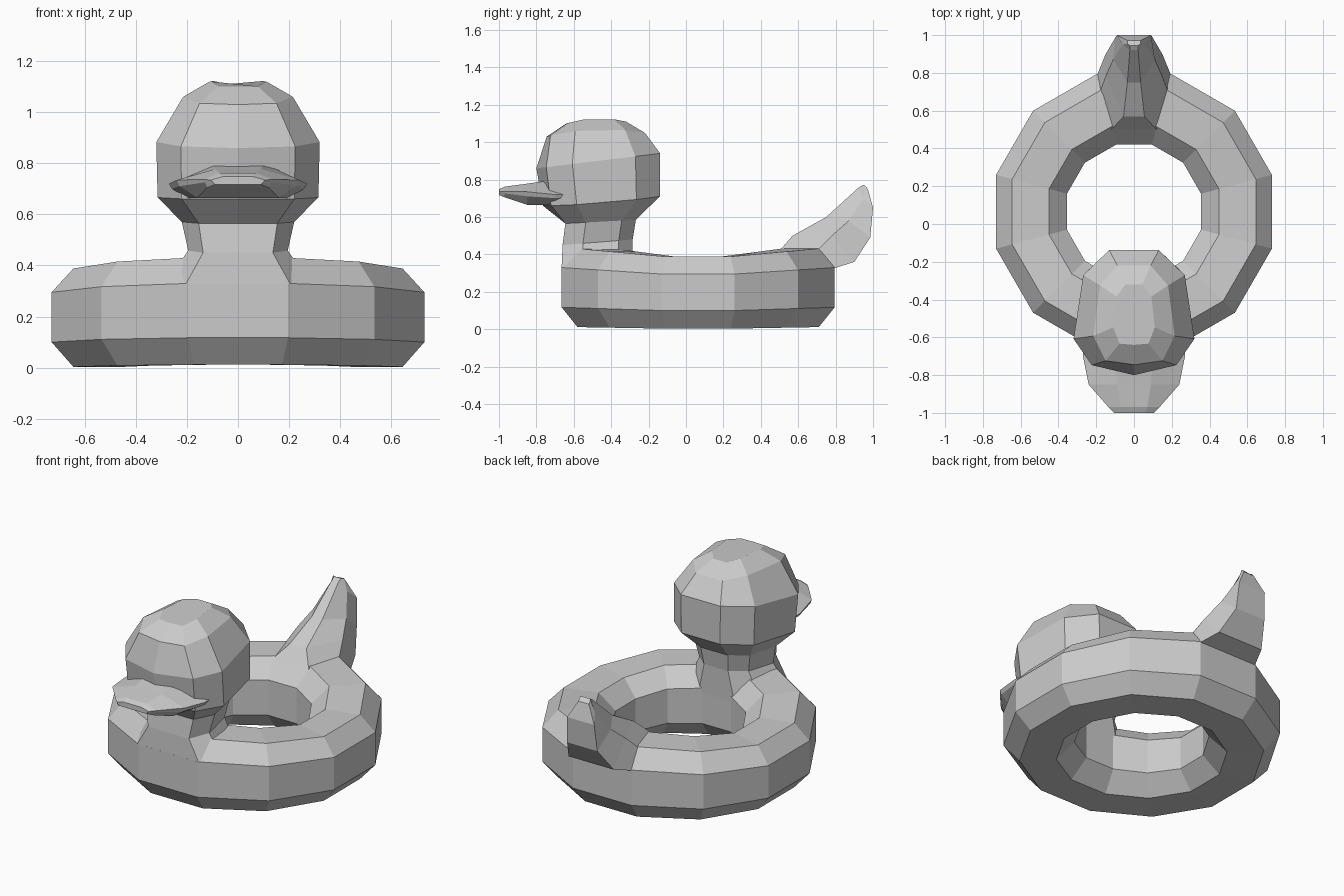
import bpy, bmesh, math

if "Cube" in bpy.data.objects:
    bpy.data.objects.remove(bpy.data.objects["Cube"])


def loft(name, rings, closed=False):
    """Skin a series of equal-length point rings with flat quads."""
    bm = bmesh.new()
    vs = [[bm.verts.new(p) for p in r] for r in rings]
    n = len(vs[0])
    count = len(vs) if closed else len(vs) - 1
    for i in range(count):
        a, b = vs[i], vs[(i + 1) % len(vs)]
        for j in range(n):
            k = (j + 1) % n
            bm.faces.new((a[j], a[k], b[k], b[j]))
    if not closed:
        bm.faces.new(vs[0])
        bm.faces.new(vs[-1])
    bmesh.ops.recalc_face_normals(bm, faces=bm.faces)
    me = bpy.data.meshes.new(name)
    bm.to_mesh(me)
    bm.free()
    ob = bpy.data.objects.new(name, me)
    bpy.context.collection.objects.link(ob)
    return ob


def mirrored(half):
    """Complete a half outline across x = 0."""
    return half + [(-x, y, z) for x, y, z in reversed(half) if x > 1e-6]


# Swim ring: 12 sides, octagonal section, rising slightly at front and back
section = [(.73, .10), (.73, .295), (.645, .388), (.45, .388),
           (.355, .295), (.355, .10), (.45, .003), (.645, .003)]
rings = []
for i in range(12):
    a = math.radians(15 + 30 * i)
    lift = max(0, abs(math.sin(a)) - .26) / .7
    ring = []
    for r, z in section:
        r /= math.cos(math.radians(15))
        ring.append((r * math.cos(a), .065 + r * math.sin(a),
                     z + lift * (.008 + .09 * z)))
    rings.append(ring)
loft("swim_ring", rings, closed=True)

# Neck and head: stacked rings of
# (front z, back z, mid lift, front y, back y, half width, front bulge)
levels = [(.33, .30, 0, -.665, -.29, .29, 0),
          (.45, .48, 0, -.66, -.285, .195, 0),
          (.565, .585, 0, -.645, -.268, .22, 0),
          (.66, .71, -.01, -.765, -.14, .315, .07),
          (.86, .94, 0, -.80, -.138, .32, .08),
          (1.03, 1.05, .03, -.745, -.22, .215, .04),
          (1.10, 1.11, .022, -.64, -.32, .11, .02)]
rings = []
for zf, zb, lift, yf, yb, w, bulge in levels:
    outline = [(0, 0), (.70, bulge), (1, .29), (.84, .80), (.41, 1)]
    rings.append(mirrored([(u * w, yf + (yb - yf) * v,
                            zf + (zb - zf) * v + lift * 4 * v * (1 - v))
                           for u, v in outline]))
loft("neck_and_head", rings)

# Beak: sections from the face to the tip
# (y, half width, side z, top half width, top z, bottom half width, bottom z)
beak = [(-.60, .27, .72, .10, .80, .20, .665),
        (-.70, .27, .72, .10, .80, .20, .665),
        (-.85, .24, .735, .09, .778, .16, .665),
        (-.97, .135, .737, .07, .762, .12, .705),
        (-1.0, .105, .735, .06, .748, .09, .718)]
loft("beak", [mirrored([(tw, y, tz), (w, y, sz),
                        (w * .96, y, sz * .65 + bz * .35), (bw, y, bz)])
              for y, w, sz, tw, tz, bw, bz in beak])

# Tail: curving upward from the back of the ring (inner, middle, outer corners)
tail = [[(.12, .50, .42), (.18, .70, .42), (.195, .79, .325)],
        [(.055, .57, .50), (.15, .78, .50), (.15, .90, .36)],
        [(.035, .75, .60), (.11, .87, .58), (.10, .985, .49)],
        [(.022, .92, .755), (.06, .95, .70), (.09, 1.0, .65)],
        [(.022, .945, .77), (.035, .955, .77), (.035, .972, .75)]]
loft("tail", [mirrored(r) for r in tail])
